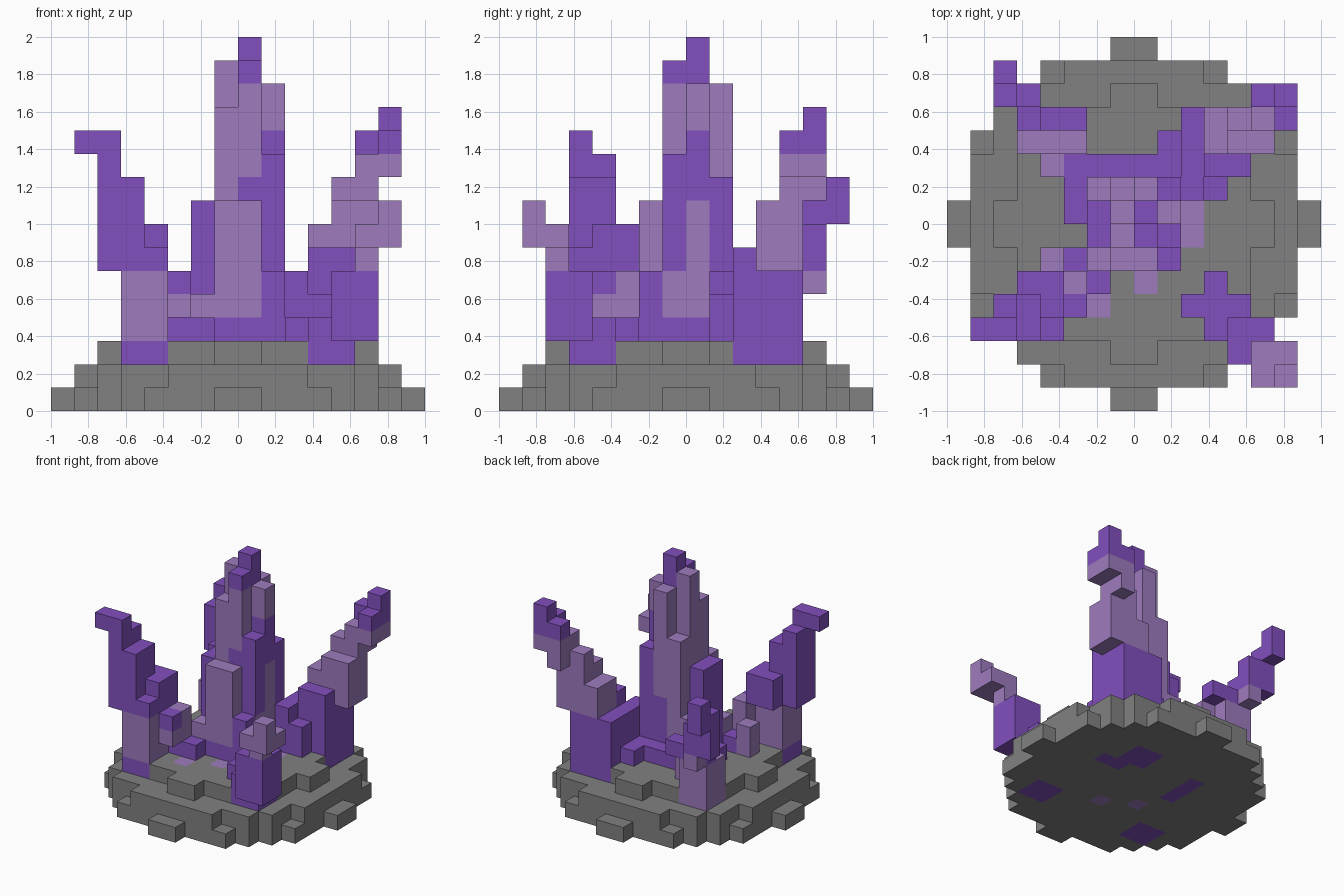
import bpy
import bmesh
from mathutils import Vector

UNIT = 0.125
DARK, LIGHT, STONE = "deep_purple", "pale_purple", "stone_grey"
COLOURS = {
    DARK: (0.223, 0.08, 0.515, 1),
    LIGHT: (0.337, 0.198, 0.515, 1),
    STONE: (0.22, 0.22, 0.22, 1),
}

cube = bpy.data.objects.get("Cube")
if cube:
    bpy.data.objects.remove(cube, do_unlink=True)

materials = {}
for name, colour in COLOURS.items():
    mat = bpy.data.materials.new(name)
    mat.use_nodes = True
    mat.diffuse_color = colour
    bsdf = mat.node_tree.nodes["Principled BSDF"]
    bsdf.inputs["Base Color"].default_value = colour
    bsdf.inputs["Roughness"].default_value = 0.8
    materials[name] = mat

cells = {}  # grid cell -> (part, colour); later blocks replace earlier ones


def block(part, colour, x0, x1, y0, y1, z0, z1):
    for x in range(x0, x1):
        for y in range(y0, y1):
            for z in range(z0, z1):
                cells[x, y, z] = (part, colour)


def crystal(part, blocks):
    for colour, *bounds in blocks:
        block(part, colour, *bounds)


# Stepped round base: half width of each row, counted out from the middle
tiers = [
    [8, 7, 7, 7, 6, 5, 4, 1],
    [7, 7, 7, 6, 6, 5, 3],
    [6, 5, 5, 5, 4, 1],
]
for level, widths in enumerate(tiers):
    for row, half in enumerate(widths):
        for y in (row, -row - 1):
            block("stone_base", STONE, -half, half, y, y + 1, level, level + 1)

# Low growth around the foot of the spire
crystal("crystal_roots", [
    (DARK, -3, 2, 2, 3, 1, 4),
    (DARK, -3, -2, 0, 3, 0, 4),
    (DARK, -3, -1, -3, -1, 1, 4),
    (LIGHT, -2, -1, -2, -1, 0, 4),
    (LIGHT, 0, 1, -3, -2, 0, 3),
    (LIGHT, -2, -1, -4, -3, 2, 3),
    (LIGHT, 2, 3, -1, 1, 2, 3),
    (LIGHT, -4, -3, -2, -1, 2, 5),
])

# Central spire, from the foot to the tip
crystal("central_spire", [
    (DARK, -2, 2, -2, 2, 1, 4),
    (DARK, -2, -1, -1, 1, 4, 9),
    (LIGHT, -2, -1, 1, 2, 4, 6),
    (LIGHT, -2, -1, -2, -1, 4, 5),
    (LIGHT, -1, 1, -2, -1, 4, 9),
    (DARK, 1, 2, -2, -1, 4, 6),
    (LIGHT, -1, 0, -1, 0, 4, 13),
    (LIGHT, -1, 0, 0, 1, 4, 15),
    (LIGHT, -1, 0, 1, 2, 4, 11),
    (DARK, 0, 1, -1, 0, 4, 10),
    (LIGHT, 0, 1, -1, 0, 10, 14),
    (DARK, 0, 1, -1, 0, 14, 15),
    (LIGHT, 0, 1, 0, 1, 4, 14),
    (DARK, 0, 1, 0, 1, 14, 16),
    (DARK, 0, 1, 1, 2, 4, 7),
    (LIGHT, 0, 1, 1, 2, 7, 14),
    (DARK, 1, 2, -1, 1, 4, 11),
    (LIGHT, 1, 2, -1, 0, 4, 6),
    (LIGHT, 1, 2, 0, 1, 4, 9),
    (DARK, 1, 2, 0, 1, 9, 12),
    (LIGHT, 1, 2, 0, 1, 12, 14),
    (DARK, 1, 2, 1, 2, 4, 10),
])

# Back left crystal, leaning out towards +x +y
crystal("back_left_crystal", [
    (DARK, 1, 3, 2, 4, 0, 4),
    (DARK, 2, 3, 1, 3, 0, 6),
    (DARK, 3, 4, 1, 2, 0, 5),
    (DARK, 3, 5, 2, 3, 1, 7),
    (DARK, 2, 5, 3, 5, 2, 6),
    (LIGHT, 3, 4, 3, 5, 6, 8),
    (LIGHT, 4, 6, 3, 5, 6, 9),
    (LIGHT, 4, 6, 4, 5, 9, 10),
    (LIGHT, 5, 6, 4, 6, 9, 11),
    (LIGHT, 6, 7, 4, 6, 10, 11),
    (DARK, 5, 6, 5, 6, 11, 12),
    (DARK, 6, 7, 4, 6, 11, 12),
    (DARK, 6, 7, 5, 6, 12, 13),
])

# Front right crystal, leaning out towards -x -y
crystal("front_right_crystal", [
    (DARK, -5, -3, -5, -3, 0, 3),
    (LIGHT, -5, -3, -5, -3, 3, 6),
    (LIGHT, -3, -2, -4, -2, 4, 5),
    (DARK, -3, -2, -4, -3, 5, 6),
    (LIGHT, -3, -2, -3, -2, 5, 6),
    (DARK, -5, -3, -4, -2, 6, 8),
    (DARK, -4, -3, -5, -4, 6, 7),
    (DARK, -5, -4, -5, -3, 6, 10),
    (DARK, -6, -5, -5, -3, 6, 11),
    (DARK, -7, -5, -5, -4, 11, 12),
])

# Front left crystal: short, with a pale bent tip
crystal("front_left_crystal", [
    (DARK, 3, 5, -5, -3, 0, 4),
    (DARK, 2, 3, -4, -3, 2, 4),
    (DARK, 3, 4, -3, -2, 2, 4),
    (DARK, 4, 6, -5, -4, 3, 6),
    (DARK, 4, 6, -6, -5, 3, 6),
    (LIGHT, 5, 6, -6, -5, 6, 7),
    (LIGHT, 5, 7, -7, -5, 7, 8),
    (LIGHT, 6, 7, -7, -6, 8, 9),
])

# Back right crystal: pale foot and dark leaning tip
crystal("back_right_crystal", [
    (LIGHT, -5, -2, 3, 4, 2, 5),
    (LIGHT, -4, -3, 2, 3, 2, 4),
    (LIGHT, -5, -3, 4, 5, 2, 5),
    (DARK, -5, -2, 4, 5, 5, 6),
    (DARK, -5, -4, 4, 5, 6, 7),
    (LIGHT, -5, -4, 5, 6, 5, 6),
    (DARK, -6, -4, 5, 6, 6, 8),
    (DARK, -6, -5, 5, 6, 8, 9),
    (DARK, -6, -5, 6, 7, 8, 10),
])

# Skin each part with only the exposed faces of its cells
for part in sorted({value[0] for value in cells.values()}):
    bm = bmesh.new()
    used = []
    for cell, (owner, colour) in cells.items():
        if owner != part:
            continue
        if colour not in used:
            used.append(colour)
        centre = Vector(cell) + Vector((0.5, 0.5, 0.5))
        for axis in range(3):
            for sign in (-1, 1):
                normal = Vector((0, 0, 0))
                normal[axis] = sign
                if tuple(int(c + n) for c, n in zip(cell, normal)) in cells:
                    continue
                u = Vector((0, 0, 0))
                u[(axis + 1) % 3] = 0.5
                v = normal.cross(u)
                mid = centre + normal / 2
                corners = (mid - u - v, mid + u - v, mid + u + v, mid - u + v)
                face = bm.faces.new([bm.verts.new(c * UNIT) for c in corners])
                face.material_index = used.index(colour)
    bmesh.ops.remove_doubles(bm, verts=bm.verts, dist=UNIT / 100)
    mesh = bpy.data.meshes.new(part)
    bm.to_mesh(mesh)
    bm.free()
    for colour in used:
        mesh.materials.append(materials[colour])
    bpy.context.collection.objects.link(bpy.data.objects.new(part, mesh))
